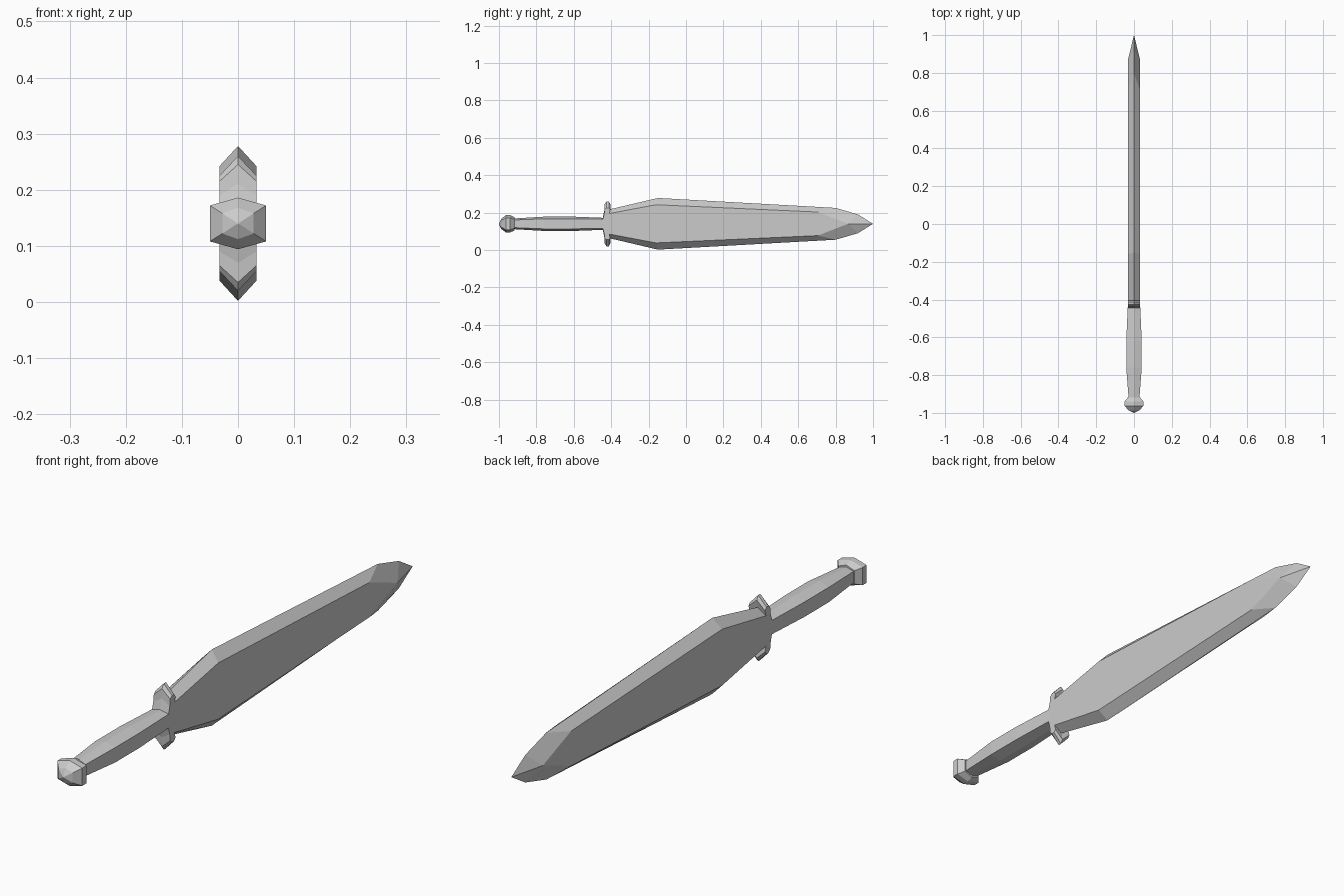
import bpy, bmesh

if "Cube" in bpy.data.objects:
    bpy.data.objects.remove(bpy.data.objects["Cube"])

ZC = 0.14        # height of the sword's long axis
T = 0.033        # half thickness of blade and guard


def finish(name, bm):
    bmesh.ops.remove_doubles(bm, verts=bm.verts, dist=0.0005)
    bmesh.ops.recalc_face_normals(bm, faces=bm.faces)
    me = bpy.data.meshes.new(name)
    bm.to_mesh(me)
    bm.free()
    ob = bpy.data.objects.new(name, me)
    bpy.context.collection.objects.link(ob)


def bridge(bm, rings):
    for a, b in zip(rings, rings[1:]):
        n = len(a)
        for i in range(n):
            j = (i + 1) % n
            bm.faces.new((a[i], a[j], b[j], b[i]))
    bm.faces.new(rings[0])
    bm.faces.new(rings[-1])


def bevelled_plate(name, side, mid):
    """Flat sides at x = +-T, ridge outline at x = 0; (y, z offset) mirrored in z."""
    bm = bmesh.new()
    rings = []
    for x, prof in ((-T, side), (0, mid), (T, side)):
        pts = prof + [(y, -z) for y, z in reversed(prof)]
        rings.append([bm.verts.new((x, y, ZC + z)) for y, z in pts])
    bridge(bm, rings)
    finish(name, bm)


def hex_loft(name, stations):
    """Hexagonal sections along y: (y, half width, ridge height, side height)."""
    bm = bmesh.new()
    rings = []
    for y, w, top, side in stations:
        pts = ((0, top), (w, side), (w, -side), (0, -top), (-w, -side), (-w, side))
        rings.append([bm.verts.new((x, y, ZC + z)) for x, z in pts])
    bridge(bm, rings)
    finish(name, bm)


# Blade
bevelled_plate("blade",
               [(-.41, .055), (-.16, .102), (.705, .063), (.866, 0), (.866, 0)],
               [(-.41, .077), (-.15, .138), (.80, .085), (.92, .05), (1.0, 0)])

# Guard with two prongs
bevelled_plate("guard",
               [(-.445, .025), (-.438, .05), (-.435, .075), (-.425, .085),
                (-.413, .085), (-.405, .075), (-.41, .055)],
               [(-.445, .032), (-.437, .07), (-.435, .105), (-.425, .12),
                (-.413, .12), (-.405, .105), (-.41, .077)])

# Grip
hex_loft("grip", [(-.93, .028, .028, .02), (-.76, .041, .038, .027),
                  (-.62, .041, .039, .027), (-.44, .033, .032, .025)])

# Pommel
hex_loft("pommel", [(-1.0, .002, .002, .001), (-.987, .028, .028, .018),
                    (-.963, .05, .046, .032), (-.94, .05, .046, .032),
                    (-.918, .032, .036, .024)])
